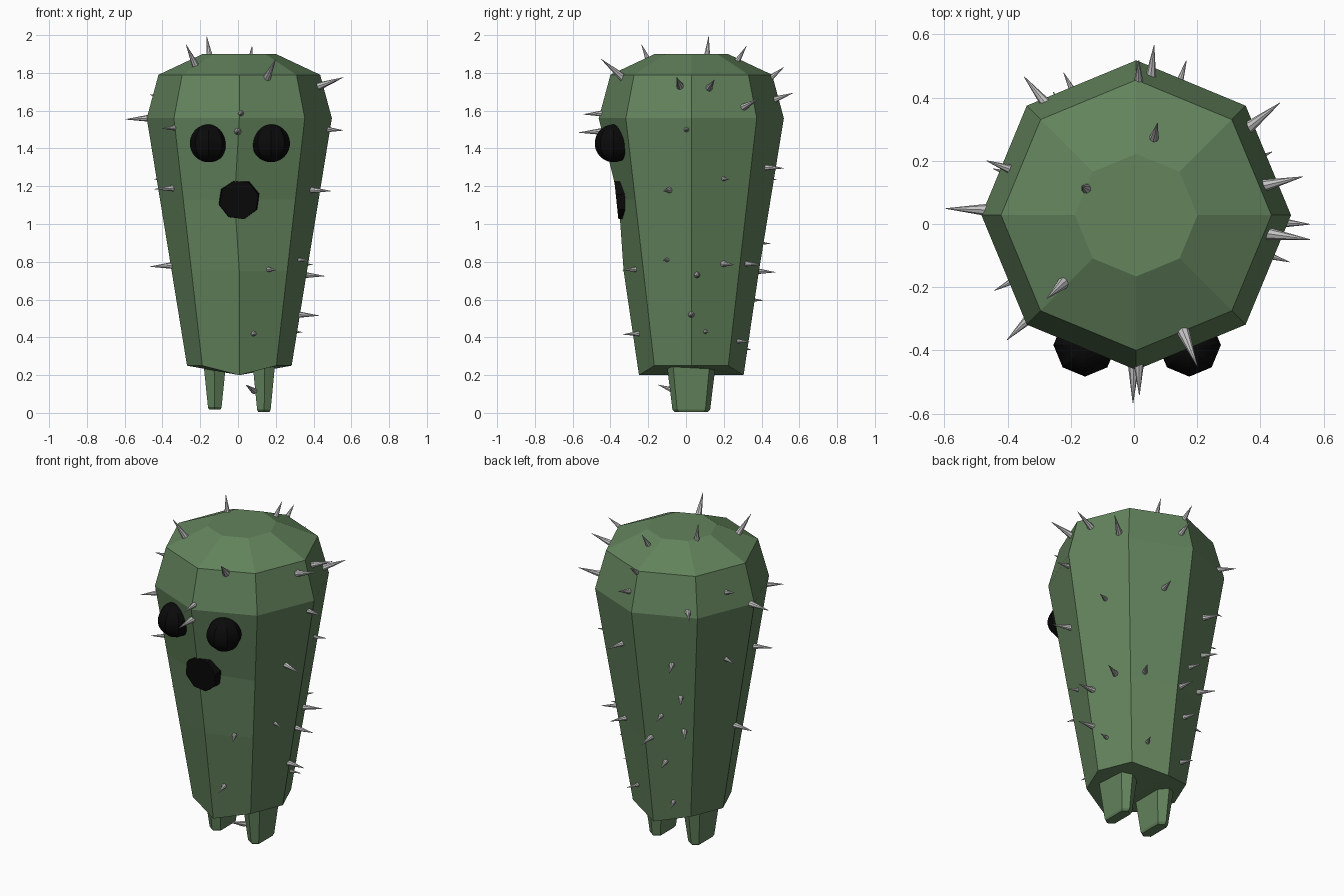
import bpy, bmesh, math
from mathutils import Vector, Matrix

if "Cube" in bpy.data.objects:
    bpy.data.objects.remove(bpy.data.objects["Cube"])


def material(name, rgb):
    m = bpy.data.materials.new(name)
    m.diffuse_color = (*rgb, 1)
    m.use_nodes = True
    m.node_tree.nodes["Principled BSDF"].inputs["Base Color"].default_value = m.diffuse_color
    return m


GREEN = material("cactus green", (0.125, 0.228, 0.108))
BLACK = material("black", (0.003, 0.003, 0.003))
GREY = material("spike grey", (0.56, 0.55, 0.55))
CX, CY = 0.007, 0.028


def finish(bm, name, mat):
    bmesh.ops.recalc_face_normals(bm, faces=bm.faces)
    me = bpy.data.meshes.new(name)
    bm.to_mesh(me)
    bm.free()
    ob = bpy.data.objects.new(name, me)
    me.materials.append(mat)
    bpy.context.collection.objects.link(ob)
    return ob


def bridge(bm, a, b):
    n = len(a)
    for i in range(n):
        bm.faces.new((a[i], a[(i + 1) % n], b[(i + 1) % n], b[i]))


# Body: tapering octagon with a dented front edge and a ridged underside
PROFILE = [(0.25, 0.277), (0.75, 0.358), (1.13, 0.420), (1.56, 0.490), (1.79, 0.428), (1.90, 0.194)]
bm = bmesh.new()
rings = []
for z, r in PROFILE:
    rings.append([bm.verts.new((CX + r * math.cos(k * math.pi / 4),
                                CY + r * math.sin(k * math.pi / 4), z)) for k in range(8)])
rings[0][2].co.z = rings[0][6].co.z = 0.2
rings[2][6].co = (-0.018, -0.357, 1.13)
for a, b in zip(rings, rings[1:]):
    bridge(bm, a, b)
bm.faces.new(rings[-1])
base = rings[0]
bm.faces.new((base[6], base[7], base[0], base[1], base[2]))
bm.faces.new((base[2], base[3], base[4], base[5], base[6]))
finish(bm, "body", GREEN)

# Legs: short tapered six-sided stumps
HEX = [(1, 0.75), (0.05, 1), (-1, 0.75), (-1, -0.75), (0.05, -1), (1, -0.75)]
for name, side, foot in (("left_leg", -1, 0.018), ("right_leg", 1, 0.006)):
    bm = bmesh.new()
    loops = [[bm.verts.new((CX + side * (0.13 + sx * u), CY + sy * v, z)) for u, v in HEX]
             for z, sx, sy in ((0.245, 0.058, 0.128), (foot + 0.012, 0.036, 0.1), (foot, 0.03, 0.088))]
    bridge(bm, loops[0], loops[1])
    bridge(bm, loops[1], loops[2])
    bm.faces.new(loops[0])
    bm.faces.new(loops[2])
    finish(bm, name, GREEN)

# Eyes: eight-segment balls
for name, x in (("left_eye", -0.155), ("right_eye", 0.175)):
    bm = bmesh.new()
    bmesh.ops.create_uvsphere(bm, u_segments=8, v_segments=20, radius=0.1,
                              matrix=Matrix.Translation((x, -0.383, 1.427)))
    finish(bm, name, BLACK)

# Mouth: tilted eight-sided plate set into the dent
bm = bmesh.new()
bmesh.ops.create_cone(bm, cap_ends=True, segments=8, radius1=0.112, radius2=0.105, depth=0.05,
                      matrix=Matrix.Translation((0.005, -0.344, 1.13))
                      @ Matrix.Rotation(math.radians(96), 4, 'X')
                      @ Matrix.Rotation(math.radians(15), 4, 'Z'))
finish(bm, "mouth", BLACK)


# Spikes: thin cones placed by angle, height and length
def radius_at(angle, z):
    for (z0, r0), (z1, r1) in zip(PROFILE, PROFILE[1:]):
        if z <= z1:
            r = r0 + (r1 - r0) * (z - z0) / (z1 - z0)
            break
    return r * math.cos(math.pi / 8) / math.cos(math.radians(angle % 45 - 22.5))


def tilt_at(z):
    for limit, tilt in ((1.89, 6), (1.82, 1.6), (1.765, 0.8), (1.6, 0.35)):
        if z > limit:
            return tilt
    return -0.05


SPIKES = [
    (-137, 1.84, 0.13), (-68, 1.78, 0.15), (152, 1.90, 0.095), (77, 1.865, 0.09),
    (-8, 1.73, 0.14), (160, 1.66, 0.08), (178, 1.56, 0.12), (-136, 1.51, 0.09),
    (-91, 1.49, 0.12), (-89, 1.585, 0.09), (-3, 1.50, 0.08), (162, 1.24, 0.07),
    (-152, 1.19, 0.11), (-17, 1.18, 0.11), (180, 0.78, 0.11), (-62, 0.76, 0.08),
    (30, 0.79, 0.11), (5, 0.73, 0.11), (0, 0.52, 0.10), (15, 0.43, 0.06),
    (-22, 0.81, 0.06), (-75, 0.42, 0.09), (13, 1.72, 0.13), (38, 1.62, 0.13),
    (84, 1.66, 0.10), (89, 1.78, 0.08), (129, 1.59, 0.10), (72, 1.30, 0.10),
    (117, 1.24, 0.10), (25, 1.24, 0.07), (124, 1.03, 0.09), (106, 0.90, 0.08),
    (127, 0.81, 0.10), (95, 0.75, 0.10), (108, 0.60, 0.09), (63, 0.38, 0.07),
    (115, 0.34, 0.08), (58, 0.79, 0.09),
]


def add_spike(bm, start, direction, length):
    d = direction.normalized()
    bmesh.ops.create_cone(bm, cap_ends=True, segments=8, radius1=0.019 * (length / 0.11) ** 0.5,
                          radius2=0.001, depth=length + 0.015,
                          matrix=Matrix.Translation(start + d * (length - 0.015) / 2)
                          @ d.to_track_quat('Z', 'Y').to_matrix().to_4x4())


bm = bmesh.new()
for angle, z, length in SPIKES:
    a = math.radians(angle)
    out = Vector((math.cos(a), math.sin(a), 0))
    start = Vector((CX, CY, z)) + out * radius_at(angle, z)
    add_spike(bm, start, out + Vector((0, 0, tilt_at(z))), length)
# One spike on the front of a leg
add_spike(bm, Vector((0.08, -0.07, 0.12)), Vector((-0.04, -0.08, 0.03)), 0.09)
finish(bm, "spikes", GREY)
